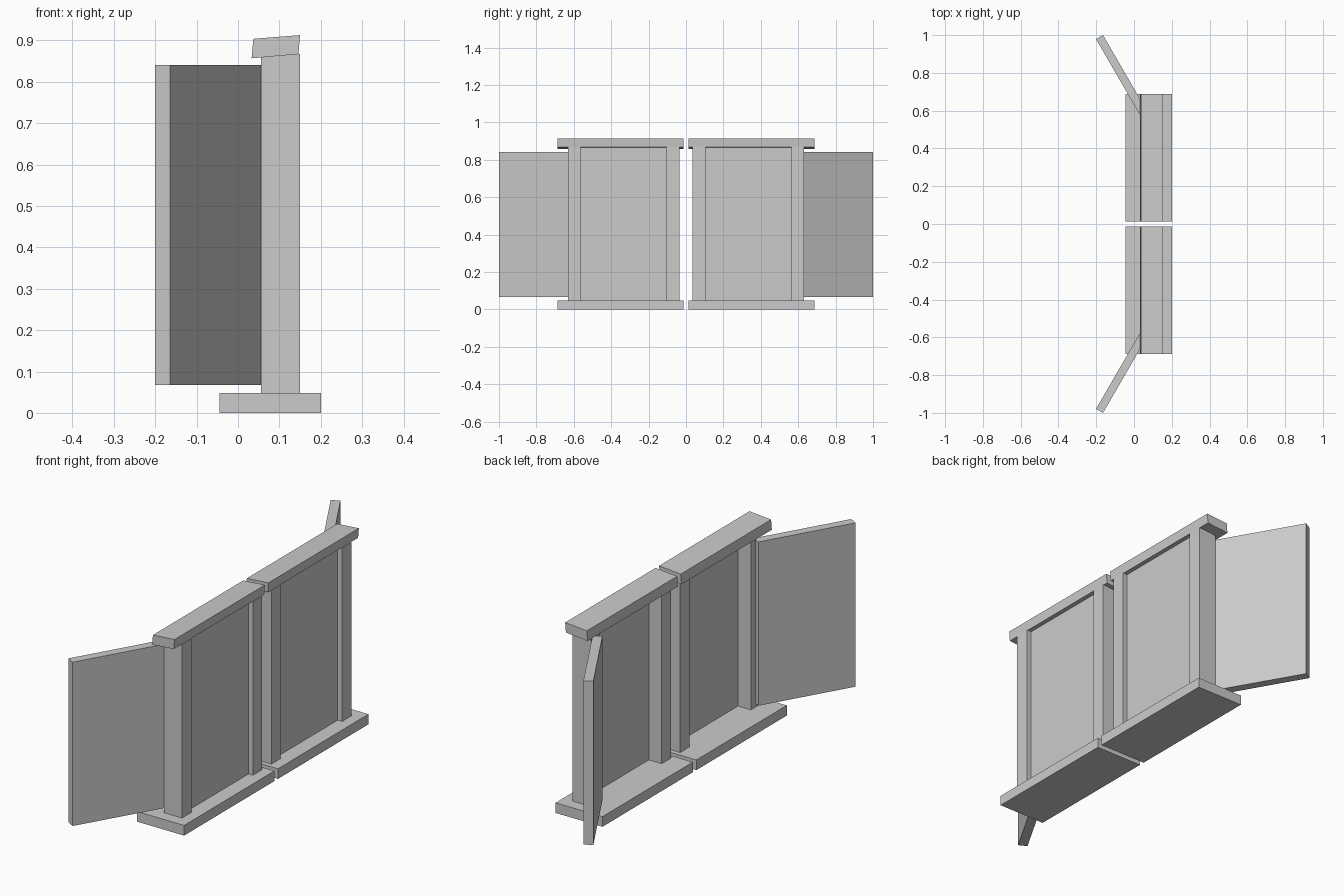
import bpy, bmesh
from mathutils import Vector

cube = bpy.data.objects.get("Cube")
if cube:
    bpy.data.objects.remove(cube, do_unlink=True)

grey = bpy.data.materials.new("plain grey")
grey.use_nodes = True
colour = (0.6, 0.6, 0.6, 1)
grey.diffuse_color = colour
grey.node_tree.nodes["Principled BSDF"].inputs["Base Color"].default_value = colour


def prism(name, profile, extrude):
    """Extrude a closed 3D outline along a vector into a solid."""
    bm = bmesh.new()
    face = bm.faces.new([bm.verts.new(p) for p in profile])
    new = bmesh.ops.extrude_face_region(bm, geom=[face])["geom"]
    bmesh.ops.translate(bm, vec=Vector(extrude),
                        verts=[v for v in new if isinstance(v, bmesh.types.BMVert)])
    bmesh.ops.recalc_face_normals(bm, faces=bm.faces)
    mesh = bpy.data.meshes.new(name)
    bm.to_mesh(mesh)
    bm.free()
    mesh.materials.append(grey)
    obj = bpy.data.objects.new(name, mesh)
    bpy.context.collection.objects.link(obj)


def box(name, x, y, z):
    prism(name, [(x[0], y[0], z[0]), (x[1], y[0], z[0]),
                 (x[1], y[1], z[0]), (x[0], y[1], z[0])], (0, 0, z[1] - z[0]))


# Two mirrored window units side by side along y
for side, s in (("front", -1), ("back", 1)):
    near, far = s * 0.013, s * 0.688

    # Sill and upright jambs
    box(side + "_sill", (-0.045, 0.2), (near, far), (0, 0.048))
    for label, a, b in (("inner", 0.035, 0.103), ("outer", 0.563, 0.632)):
        box(f"{side}_{label}_jamb", (0.055, 0.15), (s * a, s * b), (0.048, 0.867))

    # Thin recessed panel
    box(side + "_panel", (0.122, 0.127), (s * 0.1, s * 0.566), (0.048, 0.867))

    # Tilted head piece
    head = [(0.033, 0.857), (0.146, 0.867), (0.15, 0.913), (0.037, 0.904)]
    prism(side + "_head", [(x, near, z) for x, z in head], (0, far - near, 0))

    # Shutter swung open at an angle
    hinge, tip = Vector((0.029, s * 0.582, 0.067)), Vector((-0.201, s * 0.979, 0.067))
    thick = Vector((0.037, s * 0.021, 0))
    prism(side + "_shutter", [hinge, tip, tip + thick, hinge + thick], (0, 0, 0.774))
